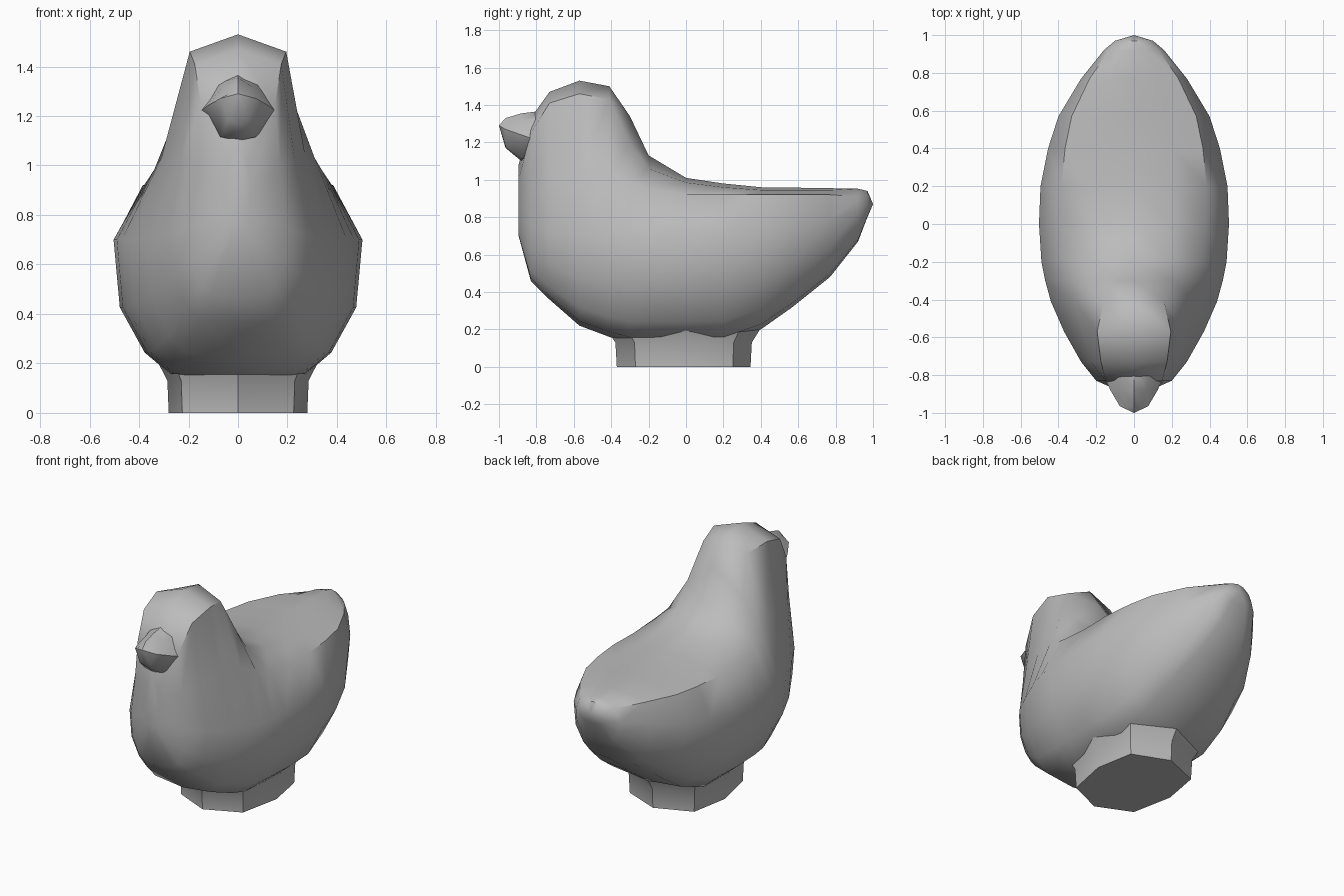
import bpy, bmesh, math

if "Cube" in bpy.data.objects:
    bpy.data.objects.remove(bpy.data.objects["Cube"])

grey = bpy.data.materials.new("plain grey")
grey.diffuse_color = (0.5, 0.5, 0.5, 1)
grey.use_nodes = True
grey.node_tree.nodes["Principled BSDF"].inputs["Base Color"].default_value = grey.diffuse_color


def loft(name, rings, tip=None, angle=50):
    """Skin a row of closed rings; cap the start and close the end on a tip point or cap."""
    bm = bmesh.new()
    rows = [[bm.verts.new(p) for p in ring] for ring in rings]
    n = len(rows[0])
    for a, b in zip(rows, rows[1:]):
        for i in range(n):
            j = (i + 1) % n
            bm.faces.new((a[i], a[j], b[j], b[i]))
    bm.faces.new(rows[0])
    if tip:
        t = bm.verts.new(tip)
        for i in range(n):
            bm.faces.new((rows[-1][i], rows[-1][(i + 1) % n], t))
    else:
        bm.faces.new(rows[-1])
    bmesh.ops.recalc_face_normals(bm, faces=bm.faces)
    mesh = bpy.data.meshes.new(name)
    bm.to_mesh(mesh)
    bm.free()
    mesh.materials.append(grey)
    ob = bpy.data.objects.new(name, mesh)
    bpy.context.collection.objects.link(ob)
    bpy.ops.object.select_all(action='DESELECT')
    ob.select_set(True)
    bpy.context.view_layer.objects.active = ob
    bpy.ops.object.shade_smooth_by_angle(angle=math.radians(angle))
    return ob


def mirrored(y, half):
    """Full ring from a half section that starts and ends on the centre line."""
    return [(x, y, z) for x, z in half] + [(-x, y, z) for x, z in half[-2:0:-1]]


# Body, neck and head: y, bottom, widest z, half width, shoulder z, width, crown z, width, top
stations = [
    (-.895, .70, .80, .05, .92, .05, 1.00, .04, 1.08),
    (-.83, .46, .75, .20, 1.0, .17, 1.25, .15, 1.33),
    (-.73, .36, .72, .28, 1.02, .23, 1.41, .175, 1.47),
    (-.57, .22, .70, .37, 1.05, .27, 1.46, .195, 1.53),
    (-.41, .16, .70, .44, 1.03, .31, 1.43, .16, 1.50),
    (-.30, .13, .70, .47, .98, .34, 1.20, .20, 1.34),
    (-.20, .13, .70, .49, .95, .36, 1.06, .20, 1.13),
    (0.0, .13, .70, .503, .92, .38, .985, .20, 1.01),
    (.20, .13, .71, .495, .92, .385, .96, .20, .98),
    (.40, .20, .73, .455, .92, .365, .945, .20, .96),
    (.57, .32, .75, .40, .92, .33, .945, .17, .958),
    (.77, .48, .79, .28, .92, .235, .945, .12, .955),
    (.92, .67, .83, .16, .91, .13, .94, .07, .952),
    (.97, .80, .86, .10, .90, .08, .93, .04, .94),
]
rings = []
for y, zb, zm, w, sz, sw, hz, hw, zt in stations:
    h = zm - zb
    rings.append(mirrored(y, [
        (0, zb), (.55 * w, zb + .05 * h), (.75 * w, zb + .2 * h), (.95 * w, zb + .52 * h),
        (w, zm), (sw, sz), (hw, hz), (0, zt)]))
loft("body", rings, tip=(0, 1.0, .87))

# Beak: y, top, side z, half width, bottom
beak = [
    (-.65, 1.36, 1.20, .18, 1.12),
    (-.76, 1.37, 1.20, .18, 1.10),
    (-.88, 1.355, 1.24, .125, 1.10),
    (-.965, 1.33, 1.27, .075, 1.17),
]
loft("beak", [mirrored(y, [(0, zt), (.5 * w, zt - .04), (w, zm), (.55 * w, zb + .015), (0, zb)])
              for y, zt, zm, w, zb in beak], tip=(0, -1.0, 1.29))

# Eight-sided foot that flares into the belly
outline = [(0, -.37), (.225, -.27), (.28, 0), (.235, .25), (0, .345)]
ring = outline + [(-x, y) for x, y in outline[-2:0:-1]]
loft("base", [[(x * s, y * s, z) for x, y in ring]
              for z, s in ((0, 1), (.13, 1.02), (.24, 1.22))], angle=35)
